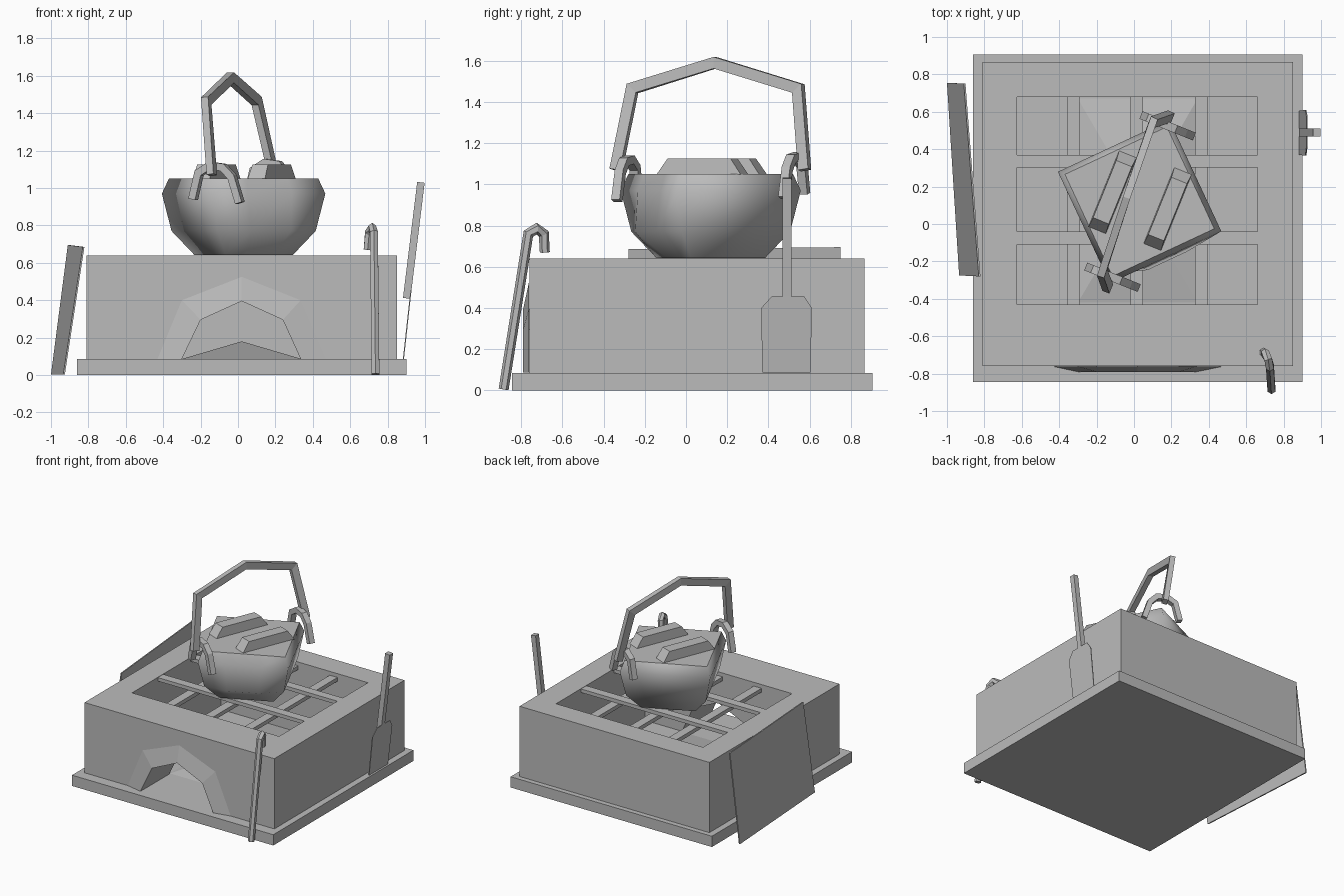
import bpy, bmesh
from math import cos, sin, radians
from mathutils import Vector

cube = bpy.data.objects.get("Cube")
if cube:
    bpy.data.objects.remove(cube, do_unlink=True)

GREY = (0.5, 0.5, 0.5, 1)
mat = bpy.data.materials.new("plain grey")
mat.use_nodes = True
mat.diffuse_color = GREY
bsdf = next(n for n in mat.node_tree.nodes if n.type == 'BSDF_PRINCIPLED')
bsdf.inputs["Base Color"].default_value = GREY


def build(name, verts, faces):
    """Mesh object with consistent outward normals."""
    mesh = bpy.data.meshes.new(name)
    mesh.from_pydata([tuple(v) for v in verts], [], faces)
    bm = bmesh.new()
    bm.from_mesh(mesh)
    bmesh.ops.recalc_face_normals(bm, faces=bm.faces)
    bm.to_mesh(mesh)
    bm.free()
    mesh.materials.append(mat)
    obj = bpy.data.objects.new(name, mesh)
    bpy.context.scene.collection.objects.link(obj)
    return obj


def loft(name, rings, caps=True, loop=False):
    """Skin a list of rings that all have the same number of points."""
    n, m = len(rings[0]), len(rings)
    faces = []
    for k in range(m if loop else m - 1):
        a, b = k * n, (k + 1) % m * n
        faces += [(a + i, a + (i + 1) % n, b + (i + 1) % n, b + i) for i in range(n)]
    if caps:
        faces += [tuple(range(n)), tuple(range((m - 1) * n, m * n))]
    return build(name, [p for r in rings for p in r], faces)


def box(name, x, y, z):
    return loft(name, [[(x[0], y[0], h), (x[1], y[0], h), (x[1], y[1], h), (x[0], y[1], h)]
                       for h in z])


def at_y(profile, y):
    return [(x, y, z) for x, z in profile]


def sweep(name, path, side, w, h, sides=4):
    """Run a section (w across the path plane, h within it) along a path with mitred bends."""
    pts = [Vector(p) for p in path]
    side = Vector(side).normalized()
    rings = []
    for i, p in enumerate(pts):
        before = (p - pts[i - 1]).normalized() if i else None
        after = (pts[i + 1] - p).normalized() if i < len(pts) - 1 else None
        t = ((before or after) + (after or before)).normalized()
        stretch = 1 / max(0.5, t.dot(before or after))
        u = (side - t * side.dot(t)).normalized()
        v = t.cross(u) * stretch
        ring = []
        for k in range(sides):
            a = radians(180 / sides + 360 * k / sides)
            s = 1 / cos(radians(180 / sides))
            ring.append(p + u * cos(a) * w * s + v * sin(a) * h * s)
        rings.append(ring)
    return loft(name, rings)


def cut(target, cutter):
    mod = target.modifiers.new("cut", 'BOOLEAN')
    mod.operation, mod.solver, mod.object = 'DIFFERENCE', 'EXACT', cutter
    cutter.hide_render = True
    bpy.context.view_layer.objects.active = target
    bpy.ops.object.modifier_apply(modifier=mod.name)
    bpy.data.objects.remove(cutter, do_unlink=True)


# Base slab and hollow hearth body
box("base_slab", (-.86, .9), (-.845, .905), (0, .085))
body = box("hearth_body", (-.81, .85), (-.76, .865), (.085, .64))
cut(body, box("well_cutter", (-.625, .66), (-.43, .68), (.03, .8)))

# Arched fire opening with a bevelled surround
outer = [(-.43, .086), (-.3, .4), (.02, .525), (.335, .4), (.47, .086)]
inner = [(-.3, .086), (-.2, .295), (.02, .395), (.24, .295), (.335, .086)]
hole = [(-.3, .03)] + inner + [(.335, .03)]
cut(body, loft("arch_cutter", [at_y(hole, -.9), at_y(hole, -.35)]))
rows = [at_y(outer, -.762), at_y(inner, -.79), at_y(inner, -.755)]
strip = [(r * 5 + i, r * 5 + i + 1, r * 5 + i + 6, r * 5 + i + 5)
         for r in range(2) for i in range(4)]
build("arch_surround", sum(rows, []), strip + [(0, 5, 10), (4, 9, 14)])

# Ash heap on the hearth floor
build("ash_heap", [(-.3, -.42, .086), (.34, -.42, .086), (.34, .67, .086), (-.3, .67, .086),
                   (.02, .12, .18)],
      [(0, 1, 4), (1, 2, 4), (2, 3, 4), (3, 0, 4), (0, 1, 2, 3)])

# Grate bars
for i, y in enumerate((-.075, .335)):
    box(f"grate_cross_bar_{i + 1}", (-.7, .73), (y - .034, y + .034), (.61, .638))
for i, x in enumerate((-.325, .015, .36)):
    box(f"grate_long_bar_{i + 1}", (x - .034, x + .034), (-.5, .75), (.58, .61))

# Kettle: square bowl with a bulged front face
CENTRE = Vector((.03, .12, 0))
TURN = radians(-20)


def kettle_ring(r, z, bulge=0):
    def polar(deg, d):
        return CENTRE + Vector((cos(TURN + radians(deg)) * d, sin(TURN + radians(deg)) * d, z))
    corners = [polar(90 * k, r) for k in range(4)]
    # two extra points along the front edge
    push = Vector((cos(TURN - radians(45)), sin(TURN - radians(45)), 0)) * bulge
    front = [corners[3].lerp(corners[0], f) + push for f in (.3, .7)]
    return corners + front


kettle = loft("kettle_bowl", [kettle_ring(.28, .642), kettle_ring(.41, .77, .06),
                              kettle_ring(.465, .97), kettle_ring(.425, 1.05)])
for f in kettle.data.polygons:
    f.use_smooth = abs(f.normal.z) < .99

# Two lid grips with sloped ends
along = Vector((cos(radians(68)), sin(radians(68)), 0))
across = Vector((along.y, -along.x, 0))
for side, (x, y) in (("right", (-.115, .17)), ("left", (.18, .08))):
    rings = []
    for half_len, half_w, z in ((.22, .05, 1.048), (.165, .045, 1.125)):
        c = Vector((x, y, z))
        rings.append([c + along * half_len * a + across * half_w * b
                      for a, b in ((-1, -1), (1, -1), (1, 1), (-1, 1))])
    loft(f"lid_grip_{side}", rings)

# Carrying handle and the two lugs that hold it
sweep("kettle_handle", [(-.14, -.34, 1.07), (-.17, -.26, 1.465), (-.04, .14, 1.59),
                        (.1, .545, 1.465), (.19, .575, 1.07)], across, .02, .027)
lug = [(-.135, -.12), (-.1, .02), (-.035, .06), (.04, .05), (.09, 0), (.135, -.14)]
for side, c in (("front", Vector((-.115, -.285, 1.06))), ("back", Vector((.18, .525, 1.075)))):
    sweep(f"handle_lug_{side}", [c + across * s + Vector((0, 0, h)) for s, h in lug],
          along, .022, .02)

# Hooked poker leaning on the front
sweep("poker", [(.735, -.885, .005), (.727, -.765, .76), (.718, -.725, .785),
                (.7, -.69, .76), (.693, -.685, .67)], (1, 0, .02), .021, .021, 6)

# Shovel leaning on the left side: thin blade and rod
blade = [(.37, .087), (.365, .4), (.415, .455), (.575, .455), (.61, .4), (.605, .087)]
loft("shovel_blade", [[(.872 + z * .11 + d, y, z) for y, z in blade] for d in (0, .006)])
sweep("shovel_rod", [(.902, .49, .41), (.978, .49, 1.03)], (0, 1, 0), .021, .02)

# Loose panel leaning on the right side
panel = [Vector(p) for p in ((-1, .755, .002), (-.935, -.275, .002),
                             (-.83, -.28, .685), (-.91, .75, .695))]
loft("leaning_panel", [panel, [p + Vector((.009, 0, 0)) for p in panel]])
